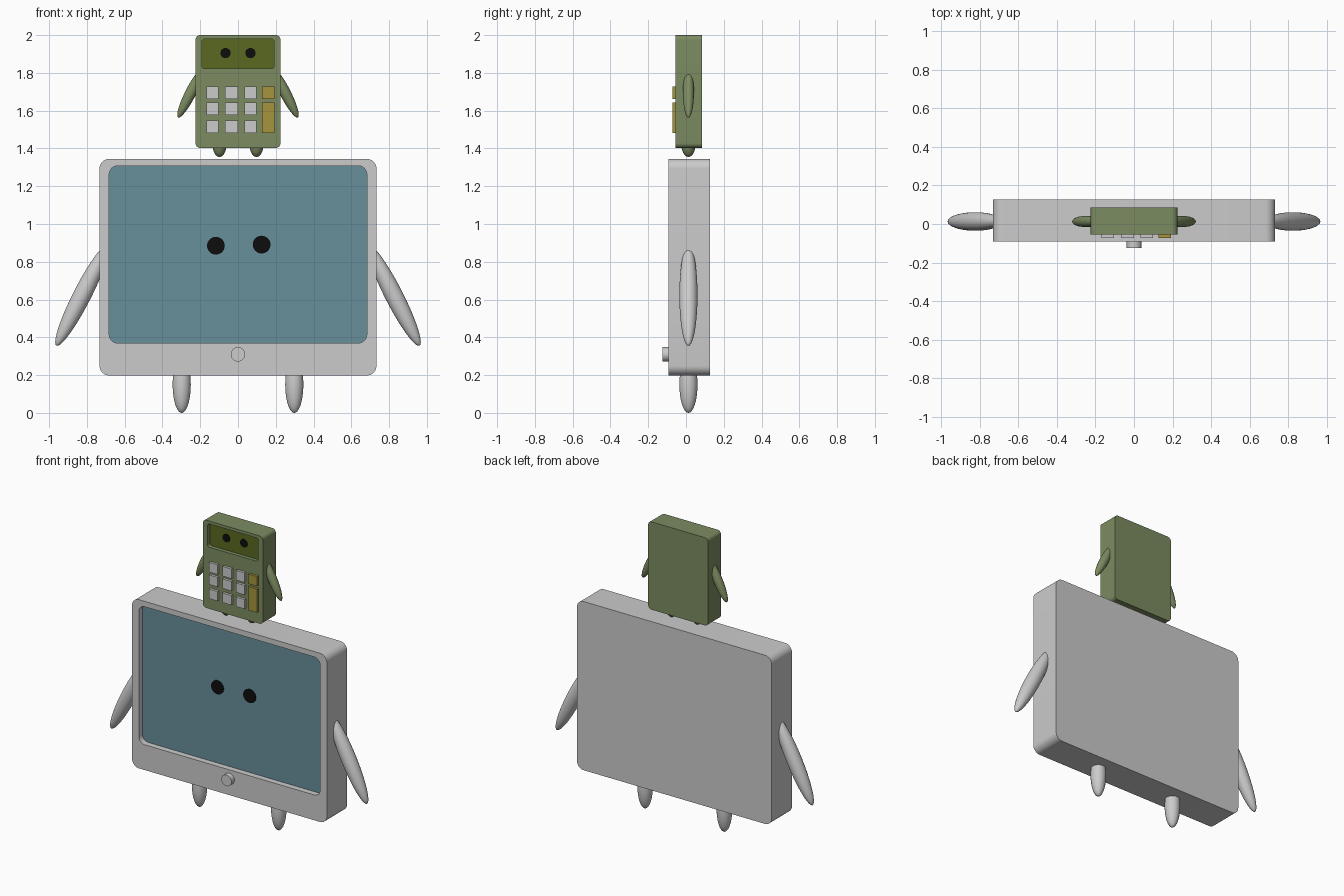
import bpy, bmesh, math
from mathutils import Matrix, Vector

if "Cube" in bpy.data.objects:
    bpy.data.objects.remove(bpy.data.objects["Cube"])


def material(name, rgb):
    m = bpy.data.materials.new(name)
    m.diffuse_color = (*rgb, 1)
    m.use_nodes = True
    m.node_tree.nodes["Principled BSDF"].inputs["Base Color"].default_value = m.diffuse_color
    return m


GREEN = material("case_green", (0.20, 0.26, 0.12))
DARK_GREEN = material("display_green", (0.10, 0.14, 0.015))
BLUE = material("screen_blue", (0.136, 0.275, 0.33))
YELLOW = material("key_yellow", (0.38, 0.30, 0.045))
BLACK = material("eye_black", (0.004, 0.004, 0.004))
ARM_Y = 0.013


def finish(name, bm, mat=None):
    bmesh.ops.recalc_face_normals(bm, faces=bm.faces)
    me = bpy.data.meshes.new(name)
    bm.to_mesh(me)
    bm.free()
    ob = bpy.data.objects.new(name, me)
    bpy.context.collection.objects.link(ob)
    if mat:
        me.materials.append(mat)
    bpy.ops.object.select_all(action='DESELECT')
    ob.select_set(True)
    bpy.context.view_layer.objects.active = ob
    bpy.ops.object.shade_smooth_by_angle(angle=math.radians(35))
    return ob


def rounded_rect(x0, x1, z0, z1, r, seg=8):
    corners = [(x1 - r, z1 - r), (x0 + r, z1 - r), (x0 + r, z0 + r), (x1 - r, z0 + r)]
    pts = []
    for i, (cx, cz) in enumerate(corners):
        for k in range(seg + 1):
            a = math.pi / 2 * (i + k / seg)
            pts.append((cx + r * math.cos(a), cz + r * math.sin(a)))
    return pts


def skin(name, sections, mat=None):
    """Closed solid through a chain of (outline, y) sections."""
    bm = bmesh.new()
    loops = [[bm.verts.new((x, y, z)) for x, z in pts] for pts, y in sections]
    for a, b in zip(loops, loops[1:]):
        for i in range(len(a)):
            j = (i + 1) % len(a)
            bm.faces.new((a[i], a[j], b[j], b[i]))
    bm.faces.new(loops[0])
    bm.faces.new(loops[-1])
    return finish(name, bm, mat)


def screened_case(prefix, outer, inner, front, back, depth, case_mat, screen_mat):
    """Rounded slab with a recessed front pocket and a screen panel in it."""
    skin(prefix + "_case", [(outer, back), (outer, front), (inner, front),
                            (inner, front + depth + 0.006)], case_mat)
    skin(prefix + "_screen", [(inner, front + depth + 0.006), (inner, front + depth)], screen_mat)


def disc(name, x, z, r, front, back, mat=None):
    pts = [(x + r * math.cos(a), z + r * math.sin(a))
           for a in (math.tau * i / 32 for i in range(32))]
    return skin(name, [(pts, back), (pts, front)], mat)


def ellipsoid(name, centre, radii, tilt=0, mat=None):
    bm = bmesh.new()
    bmesh.ops.create_uvsphere(bm, u_segments=32, v_segments=20, radius=1)
    bm.transform(Matrix.Translation(Vector(centre)) @ Matrix.Rotation(tilt, 4, 'Y')
                 @ Matrix.Diagonal((*radii, 1)))
    return finish(name, bm, mat)


def limbs(prefix, arm_c, arm_r, tilt, leg_c, leg_r, mat=None):
    for side, s in (("left", -1), ("right", 1)):
        ellipsoid(f"{prefix}_{side}_arm", (s * arm_c[0], ARM_Y, arm_c[1]), arm_r, -s * tilt, mat)
        ellipsoid(f"{prefix}_{side}_leg", (s * leg_c[0], ARM_Y, leg_c[1]), leg_r, 0, mat)


# Large tablet figure
screened_case("tablet", rounded_rect(-0.733, 0.733, 0.198, 1.345, 0.052),
              rounded_rect(-0.682, 0.682, 0.37, 1.308, 0.045),
              -0.092, 0.126, 0.04, None, BLUE)
disc("tablet_button", 0, 0.31, 0.038, -0.125, -0.085)
disc("tablet_left_eye", -0.117, 0.885, 0.047, -0.056, -0.05, BLACK)
disc("tablet_right_eye", 0.125, 0.891, 0.047, -0.056, -0.05, BLACK)
limbs("tablet", (0.825, 0.623), (0.048, 0.048, 0.30), math.radians(27),
      (0.298, 0.15), (0.048, 0.048, 0.15))

# Small calculator figure
screened_case("calculator", rounded_rect(-0.225, 0.225, 1.403, 2.0, 0.025),
              rounded_rect(-0.19, 0.19, 1.822, 1.98, 0.014),
              -0.055, 0.085, 0.025, GREEN, DARK_GREEN)
for side, s in (("left", -1), ("right", 1)):
    disc(f"calculator_{side}_eye", s * 0.066, 1.905, 0.027, -0.034, -0.028, BLACK)
limbs("calculator", (0.25, 1.695), (0.029, 0.029, 0.147), math.radians(27),
      (0.098, 1.425), (0.038, 0.038, 0.07), GREEN)

# Keypad
columns = [(-0.168, -0.104), (-0.068, 0.0), (0.034, 0.098), (0.128, 0.192)]
rows = [(1.662, 1.728), (1.578, 1.643), (1.482, 1.547)]


def key(name, xs, zs, mat=None):
    pts = [(xs[0], zs[0]), (xs[1], zs[0]), (xs[1], zs[1]), (xs[0], zs[1])]
    skin(name, [(pts, -0.05), (pts, -0.072)], mat)


for r, zs in enumerate(rows):
    for c, xs in enumerate(columns[:3]):
        key(f"key_{r}_{c}", xs, zs)
key("yellow_key", columns[3], rows[0], YELLOW)
key("tall_yellow_key", columns[3], (rows[2][0], rows[1][1]), YELLOW)
